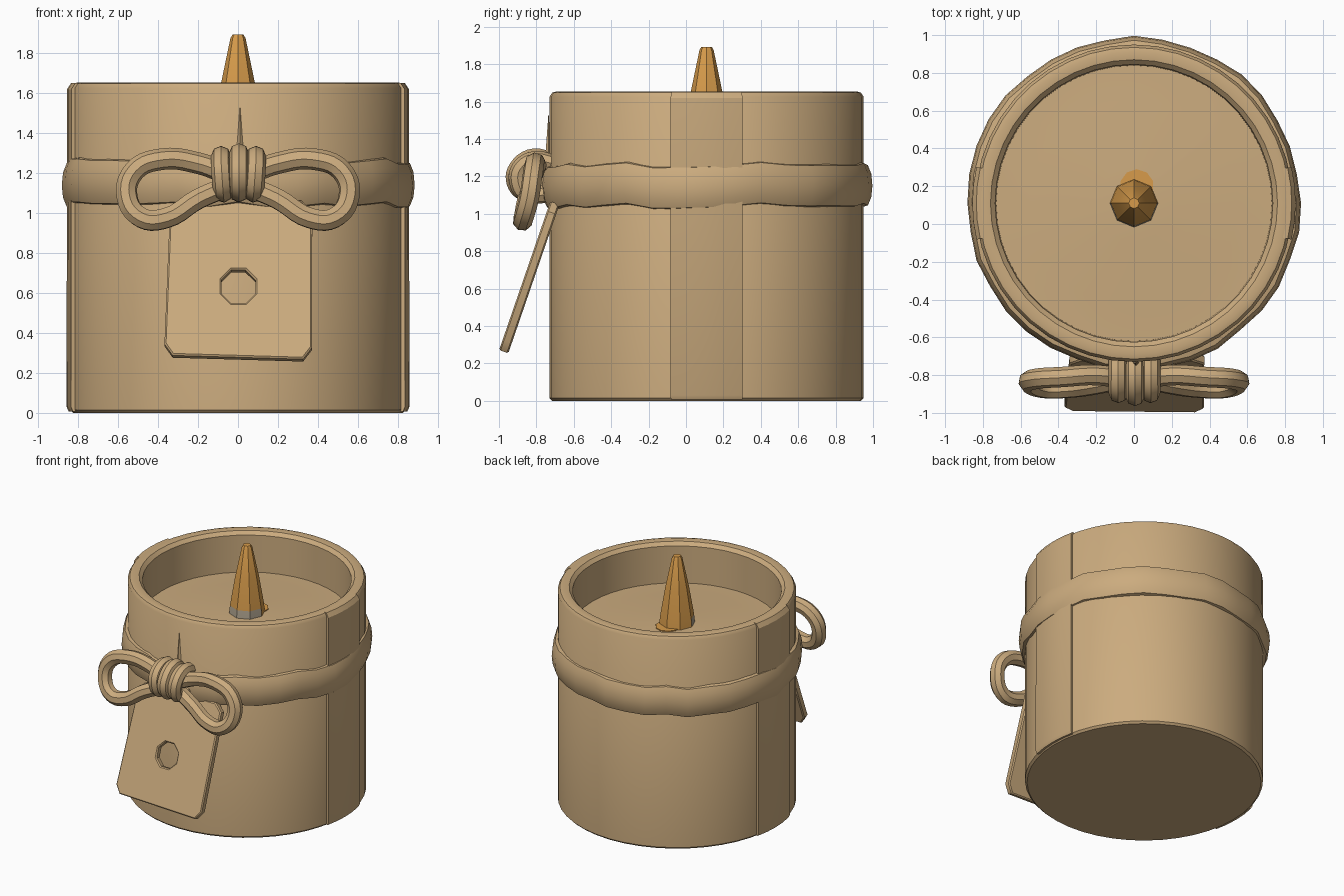
import bpy, bmesh, math, random
from mathutils import Vector

random.seed(4)
if "Cube" in bpy.data.objects:
    bpy.data.objects.remove(bpy.data.objects["Cube"])

CY = 0.11  # jar axis position in y


def material(name, rgb):
    m = bpy.data.materials.new(name)
    m.use_nodes = True
    m.diffuse_color = (*rgb, 1)
    m.node_tree.nodes["Principled BSDF"].inputs["Base Color"].default_value = (*rgb, 1)
    return m


tan = material("tan clay", (0.60, 0.41, 0.21))
orange = material("orange wick", (0.68, 0.33, 0.07))
grey = material("wick base grey", (0.42, 0.36, 0.27))


def smooth(ob, angle=35):
    bpy.ops.object.select_all(action="DESELECT")
    ob.select_set(True)
    bpy.context.view_layer.objects.active = ob
    bpy.ops.object.shade_smooth_by_angle(angle=math.radians(angle))


def finish(name, bm, mats, angle=35):
    bmesh.ops.remove_doubles(bm, verts=bm.verts, dist=0.0005)
    bmesh.ops.recalc_face_normals(bm, faces=bm.faces)
    me = bpy.data.meshes.new(name)
    bm.to_mesh(me)
    bm.free()
    ob = bpy.data.objects.new(name, me)
    bpy.context.collection.objects.link(ob)
    for m in mats:
        me.materials.append(m)
    smooth(ob, angle)
    return ob


def lathe(name, profile, steps, start=0, end=360, closed=False, jitter=0, mats=(tan,), angle=35):
    """Sweep an (r, z) profile round the jar axis, whole or in part."""
    bm = bmesh.new()
    full = end - start >= 360
    rings = []
    for i in range(steps if full else steps + 1):
        a = math.radians(start + (end - start) * i / steps)
        dr, dz = random.uniform(-jitter, jitter) / 2, random.uniform(-jitter, jitter)
        rings.append([bm.verts.new(((r + dr * (r > 0)) * math.cos(a),
                                    CY + (r + dr * (r > 0)) * math.sin(a), z + dz))
                      for r, z in profile])
    n = len(profile)
    for i in range(steps):
        p, q = rings[i], rings[(i + 1) % len(rings)]
        for j in range(n if closed else n - 1):
            k = (j + 1) % n
            bm.faces.new((p[j], q[j], q[k], p[k]))
    if closed and not full:
        bm.faces.new(rings[0])
        bm.faces.new(rings[-1])
    bmesh.ops.dissolve_degenerate(bm, edges=bm.edges, dist=0.0001)
    return finish(name, bm, mats, angle)


def curve_object(name, splines, dims, bevel, extrude=0, closed=False, poly=False):
    cu = bpy.data.curves.new(name, "CURVE")
    cu.dimensions = dims
    cu.bevel_depth, cu.bevel_resolution = bevel, 2
    cu.extrude, cu.resolution_u = extrude, 5
    cu.use_fill_caps = dims == "3D"
    if dims == "2D":
        cu.fill_mode = "BOTH"
        cu.bevel_resolution = 0
    for pts in splines:
        if poly:
            s = cu.splines.new("POLY")
            s.points.add(len(pts) - 1)
            for p, co in zip(s.points, pts):
                p.co = (*co, 0, 1)
        else:
            s = cu.splines.new("BEZIER")
            s.bezier_points.add(len(pts) - 1)
            for p, co in zip(s.bezier_points, pts):
                p.co = co
                p.handle_left_type = p.handle_right_type = "AUTO"
        s.use_cyclic_u = closed
    ob = bpy.data.objects.new(name, cu)
    bpy.context.collection.objects.link(ob)
    cu.materials.append(tan)
    bpy.ops.object.select_all(action="DESELECT")
    ob.select_set(True)
    bpy.context.view_layer.objects.active = ob
    bpy.ops.object.convert(target="MESH")
    ob = bpy.context.view_layer.objects.active
    smooth(ob, 40)
    return ob


# Jar with rounded rim and slightly domed wax floor
lathe("jar", [(0, 0), (0.825, 0), (0.84, 0.015), (0.84, 1.625), (0.825, 1.648), (0.80, 1.655),
              (0.76, 1.65), (0.735, 1.625), (0.73, 1.34), (0.55, 1.345), (0.2, 1.37), (0, 1.372)], 44)

# Raised seam panels on the two sides
for side, mid in (("left", 0), ("right", 180)):
    lathe(side + "_panel", [(0.8, 0.008), (0.848, 0.008), (0.858, 0.03), (0.856, 1.62),
                            (0.835, 1.652), (0.8, 1.652)], 4, mid - 13, mid + 13, closed=True, angle=25)

# Rope band round the jar
lathe("rope_band", [(0.82, 1.035), (0.858, 1.045), (0.876, 1.09), (0.882, 1.15), (0.876, 1.215),
                    (0.858, 1.26), (0.82, 1.27)], 36, closed=True, jitter=0.014, angle=40)

# Bow loops, one path mirrored to each side
loop = [(0.06, -0.82, 1.20), (0.20, -0.80, 1.25), (0.38, -0.81, 1.27), (0.52, -0.82, 1.21),
        (0.555, -0.84, 1.08), (0.48, -0.87, 0.975), (0.36, -0.87, 0.975), (0.20, -0.85, 1.07),
        (0.06, -0.82, 1.13)]
for side, s in (("left", 1), ("right", -1)):
    curve_object(side + "_bow_loop", [[(s * x, y, z) for x, y, z in loop]], "3D", 0.054)

# Knot: three wraps over the middle of the bow
for i, x in enumerate((-0.085, 0.005, 0.09)):
    bulge = 0.015 if i == 1 else 0
    curve_object(f"knot_wrap_{i + 1}",
                 [[(x, -0.72, 1.27), (x, -0.81, 1.285 + bulge), (x, -0.885 - bulge, 1.24),
                   (x * 0.95, -0.895 - bulge, 1.17), (x * 0.9, -0.86, 1.115), (x * 0.85, -0.72, 1.11)]],
                 "3D", 0.05)
bm = bmesh.new()
bmesh.ops.create_cube(bm, size=1)
for v in bm.verts:
    v.co = Vector((v.co.x * 0.18, v.co.y * 0.18 - 0.79, v.co.z * 0.18 + 1.19))
finish("knot_core", bm, [tan])

# Thin pointed crease above the knot
bm = bmesh.new()
bmesh.ops.create_cone(bm, segments=4, radius1=0.02, radius2=0.001, depth=0.26, cap_ends=True)
bmesh.ops.translate(bm, verts=bm.verts, vec=(0.01, -0.735, 1.4))
finish("crease", bm, [tan])

# Hanging tag with clipped corners and an octagonal hole
outline = [(-0.325, -0.355), (0.32, -0.375), (0.36, -0.32), (0.362, 0.40), (0.31, 0.45),
           (-0.29, 0.45), (-0.335, 0.40), (-0.362, -0.30)]
hole = [(0.1 * math.cos(math.pi * (k + 0.5) / 4), 0.105 * math.sin(math.pi * (k + 0.5) / 4))
        for k in range(8)]
tag = curve_object("tag", [outline, hole], "2D", 0.008, 0.018, closed=True, poly=True)
tag.rotation_euler.x = math.radians(71)
tag.location = (0.002, -0.85, 0.625)

# Tapered wick with a grey patch at the foot of its front
wick = lathe("wick", [(0, 1.36), (0.128, 1.36), (0.122, 1.43), (0.085, 1.65), (0.038, 1.875),
                      (0.028, 1.893), (0, 1.893)], 8, mats=(orange, grey), angle=30)
for f in wick.data.polygons:
    if f.center.z < 1.43 and f.normal.y < -0.2:
        f.material_index = 1

# Small orange stain on the wax behind the wick
bm = bmesh.new()
bmesh.ops.create_cone(bm, segments=10, radius1=0.09, radius2=0.09, depth=0.008, cap_ends=True)
bmesh.ops.translate(bm, verts=bm.verts, vec=(0.015, 0.2, 1.373))
finish("wax_stain", bm, [orange])
